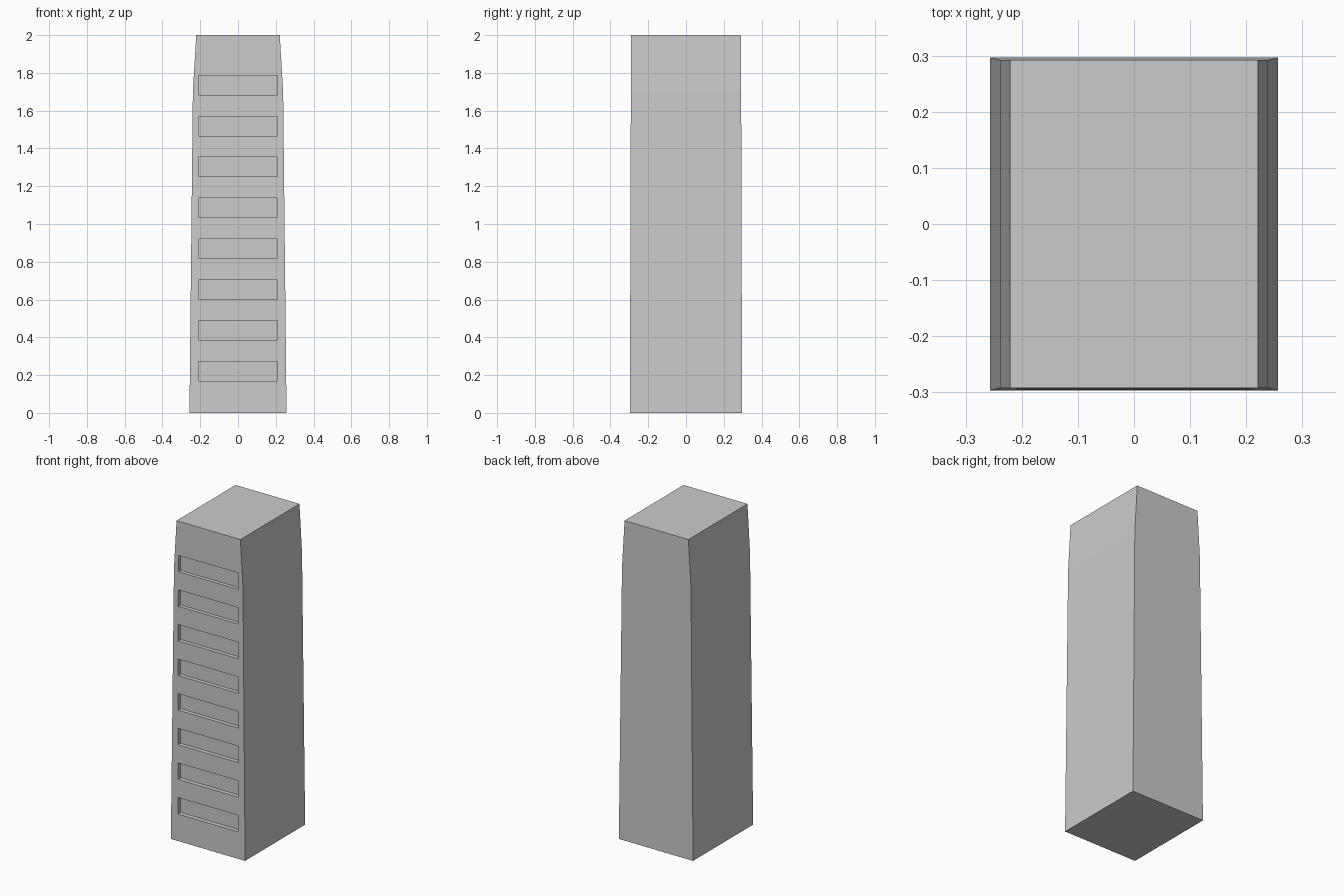
import bpy, bmesh

if "Cube" in bpy.data.objects:
    bpy.data.objects.remove(bpy.data.objects["Cube"])

# Tapered tower body: (z, half width, half depth) for each level
LEVELS = [(0.0, 0.257, 0.297), (1.7, 0.239, 0.292), (2.0, 0.221, 0.292)]
# Window slots
COUNT, FIRST_Z, PITCH = 8, 0.22, 0.2164
SLOT_W, SLOT_H, FLOOR_Y = 0.418, 0.103, -0.269


def mesh_object(name, bm):
    bmesh.ops.recalc_face_normals(bm, faces=bm.faces)
    mesh = bpy.data.meshes.new(name)
    bm.to_mesh(mesh)
    bm.free()
    obj = bpy.data.objects.new(name, mesh)
    bpy.context.collection.objects.link(obj)
    return obj


# Body lofted through the rectangular levels
bm = bmesh.new()
rings = [[bm.verts.new((sx * w, sy * d, z))
          for sx, sy in ((-1, -1), (1, -1), (1, 1), (-1, 1))]
         for z, w, d in LEVELS]
for low, high in zip(rings, rings[1:]):
    for i in range(4):
        j = (i + 1) % 4
        bm.faces.new((low[i], low[j], high[j], high[i]))
bm.faces.new(rings[0][::-1])
bm.faces.new(rings[-1])
tower = mesh_object("tower_body", bm)

# Cutter blocks for the recessed front windows
bm = bmesh.new()
depth = 0.2
for n in range(COUNT):
    block = bmesh.ops.create_cube(bm, size=1)["verts"]
    bmesh.ops.scale(bm, verts=block, vec=(SLOT_W, depth, SLOT_H))
    bmesh.ops.translate(bm, verts=block,
                        vec=(0, FLOOR_Y - depth / 2, FIRST_Z + n * PITCH))
cutter = mesh_object("window_cutter", bm)
cutter.hide_render = True
cutter.hide_set(True)

# Recess the windows into the front
cut = tower.modifiers.new("windows", 'BOOLEAN')
cut.operation = 'DIFFERENCE'
cut.solver = 'EXACT'
cut.object = cutter
